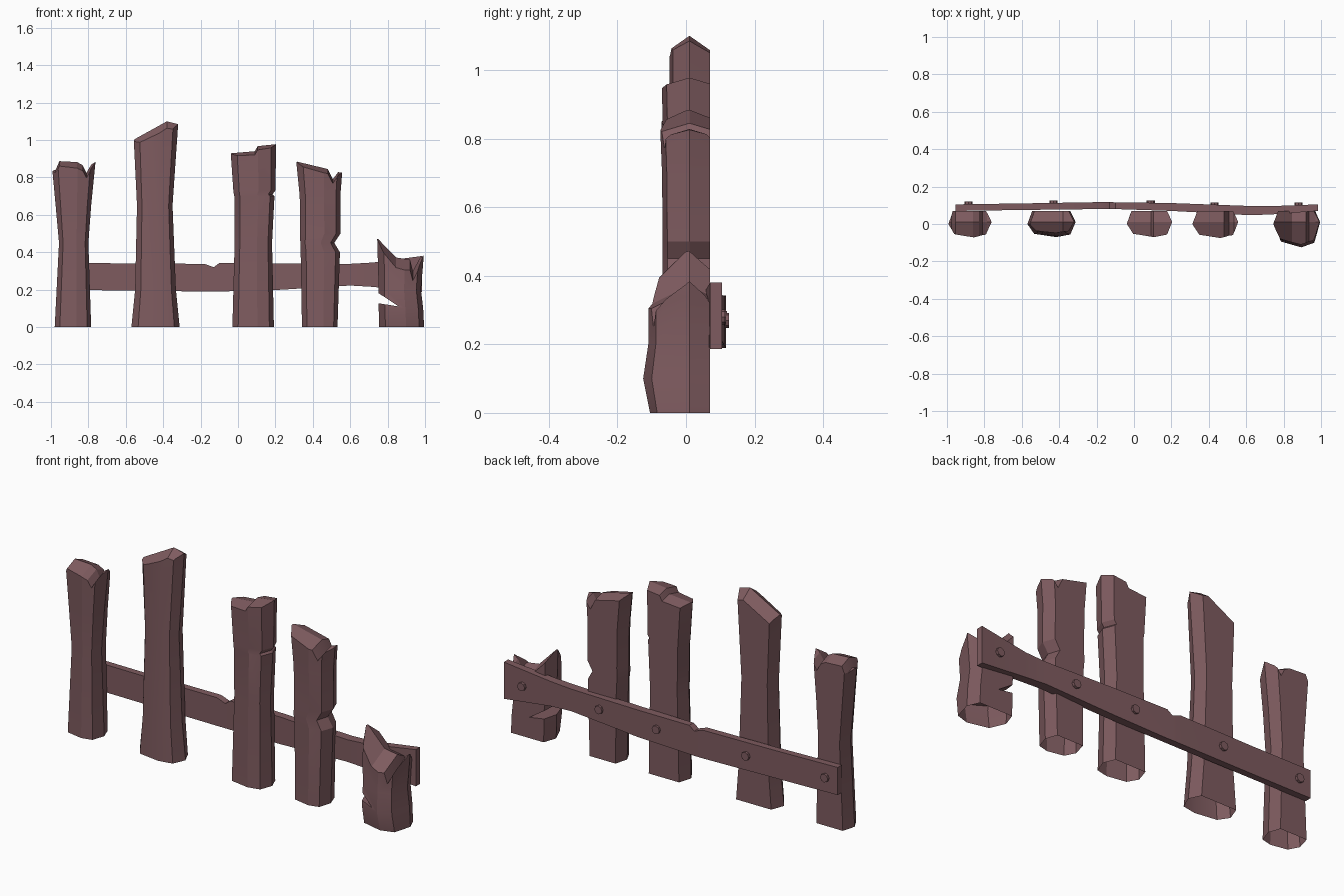
import bpy, bmesh, math
from mathutils import Matrix

if "Cube" in bpy.data.objects:
    bpy.data.objects.remove(bpy.data.objects["Cube"])

wood = bpy.data.materials.new("weathered brown wood")
wood.diffuse_color = (0.21, 0.105, 0.115, 1)
wood.use_nodes = True
wood.node_tree.nodes["Principled BSDF"].inputs["Base Color"].default_value = wood.diffuse_color


def add_object(name, bm):
    bmesh.ops.recalc_face_normals(bm, faces=bm.faces)
    mesh = bpy.data.meshes.new(name)
    bm.to_mesh(mesh)
    bm.free()
    mesh.materials.append(wood)
    obj = bpy.data.objects.new(name, mesh)
    bpy.context.collection.objects.link(obj)
    return obj


def loft(rings):
    """Closed solid through a list of point rings."""
    bm = bmesh.new()
    loops = [[bm.verts.new(p) for p in ring] for ring in rings]
    for a, b in zip(loops, loops[1:]):
        for i in range(len(a)):
            j = (i + 1) % len(a)
            bm.faces.new((a[i], a[j], b[j], b[i]))
    bm.faces.new(loops[0])
    bm.faces.new(loops[-1])
    return bm


def finish(obj, cutters=()):
    """Apply cuts, then remove helpers and set shading."""
    for c in cutters:
        m = obj.modifiers.new("cut", 'BOOLEAN')
        m.operation, m.solver, m.object = 'DIFFERENCE', 'EXACT', c
        c.hide_render = True
    if cutters:
        dg = bpy.context.evaluated_depsgraph_get()
        mesh = bpy.data.meshes.new_from_object(obj.evaluated_get(dg))
        obj.modifiers.clear()
        obj.data = mesh
        for c in cutters:
            bpy.data.objects.remove(c)
    bpy.ops.object.select_all(action='DESELECT')
    obj.select_set(True)
    bpy.context.view_layer.objects.active = obj
    bpy.ops.object.shade_smooth_by_angle(angle=math.radians(20))


# Stake cross-section: x in half widths, y in depths (flat back, rounded front)
SECTION = [(-1, 0.0), (-0.8, 0.07), (0.78, 0.07), (1, 0.01),
           (0.78, -0.8), (0.2, -1), (-0.72, -0.75)]


def stake(name, levels, top, slope, gap=None):
    rings = []
    for z, x0, x1, front in levels:
        c, h = (x0 + x1) / 2, (x1 - x0) / 2
        rings.append([(c + u * h, v if v >= 0 else -v * front, z) for u, v in SECTION])
    obj = add_object(name, loft(rings))

    # broken top: jagged outline, ridged from front to back
    bm = bmesh.new()
    top = [(top[0][0] - 0.1, top[0][1])] + top + [(top[-1][0] + 0.1, top[-1][1])]
    rows = [[bm.verts.new((x, y, z - slope * abs(y - 0.01))) for x, z in top]
            for y in (-0.2, 0.01, 0.15)]
    for a, b in zip(rows, rows[1:]):
        for i in range(len(top) - 1):
            bm.faces.new((a[i], a[i + 1], b[i + 1], b[i]))
    ext = bmesh.ops.extrude_face_region(bm, geom=bm.faces[:], use_keep_orig=True)
    for v in ext["geom"]:
        if isinstance(v, bmesh.types.BMVert):
            v.co.z = 2
    cutters = [add_object("top_cutter", bm)]
    if gap:
        cutters.append(add_object("gap_cutter", loft(
            [[(x, y, z) for x, z in gap] for y in (-0.2, 0.2)])))
    finish(obj, cutters)

    # stakes are open underneath
    bm = bmesh.new()
    bm.from_mesh(obj.data)
    bmesh.ops.delete(bm, geom=[f for f in bm.faces if all(v.co.z < 1e-3 for v in f.verts)],
                     context='FACES')
    bm.to_mesh(obj.data)
    bm.free()


# Five stakes: levels are (z, left, right, front y)
stake("stake_far_left",
      [(0, -.98, -.785, -.07), (.45, -.957, -.80, -.06), (.65, -.975, -.785, -.065),
       (.95, -1.003, -.755, -.075)],
      [(-1.0, .835), (-.975, .84), (-.955, .887), (-.86, .882), (-.83, .865),
       (-.81, .825), (-.785, .868), (-.76, .885)], .4)
stake("stake_tall",
      [(0, -.57, -.312, -.07), (.2, -.55, -.332, -.065), (.65, -.54, -.35, -.05),
       (1.2, -.567, -.312, -.047)],
      [(-.57, .995), (-.38, 1.10), (-.32, 1.085)], .7)
stake("stake_middle",
      [(0, -.03, .192, -.07), (.45, -.018, .182, -.06), (.7, -.02, .195, -.065),
       (.71, -.022, .185, -.065), (.73, -.025, .2, -.065), (1.05, -.047, .205, -.073)],
      [(-.05, .928), (.09, .94), (.105, .967), (.205, .978)], .25)
stake("stake_notched",
      [(0, .342, .532, -.07), (.4, .335, .545, -.068), (.45, .333, .515, -.068),
       (.5, .332, .548, -.068), (.7, .33, .547, -.07), (.95, .305, .567, -.08)],
      [(.30, .888), (.48, .845), (.507, .79), (.535, .828), (.57, .825)], .3)
stake("stake_broken",
      [(0, .755, .995, -.105), (.1, .752, .99, -.125), (.2, .752, .978, -.11),
       (.34, .748, .99, -.11), (.55, .742, 1.003, -.09)],
      [(.745, .475), (.845, .372), (.92, .36), (.935, .30), (.97, .365), (1.0, .39)], .5,
      gap=[(.70, .215), (.86, .11), (.70, .135)])

# Warped rail along the back: (x, front y, back y, bottom z, top z)
RAIL = [(-.955, .07, .105, .20, .345), (-.6, .075, .11, .195, .34),
        (-.18, .08, .117, .19, .338), (-.13, .08, .117, .19, .32),
        (-.10, .08, .116, .19, .342), (.2, .07, .112, .198, .34),
        (.6, .048, .097, .222, .338), (.72, .05, .095, .215, .345),
        (.985, .07, .105, .187, .38)]
finish(add_object("back_rail", loft(
    [[(x, a, lo), (x, b, lo), (x, b, hi), (x, a, hi)] for x, a, b, lo, hi in RAIL])))

# Nail heads
for x, y, z in [(-.885, .107, .275), (-.43, .114, .27), (.09, .113, .27),
                (.43, .104, .28), (.88, .102, .28)]:
    bm = bmesh.new()
    bmesh.ops.create_cone(bm, cap_ends=True, segments=8, radius1=.022, radius2=.022, depth=.024,
                          matrix=Matrix.Translation((x, y, z)) @ Matrix.Rotation(math.pi / 2, 4, 'X'))
    finish(add_object("nail_head", bm))
